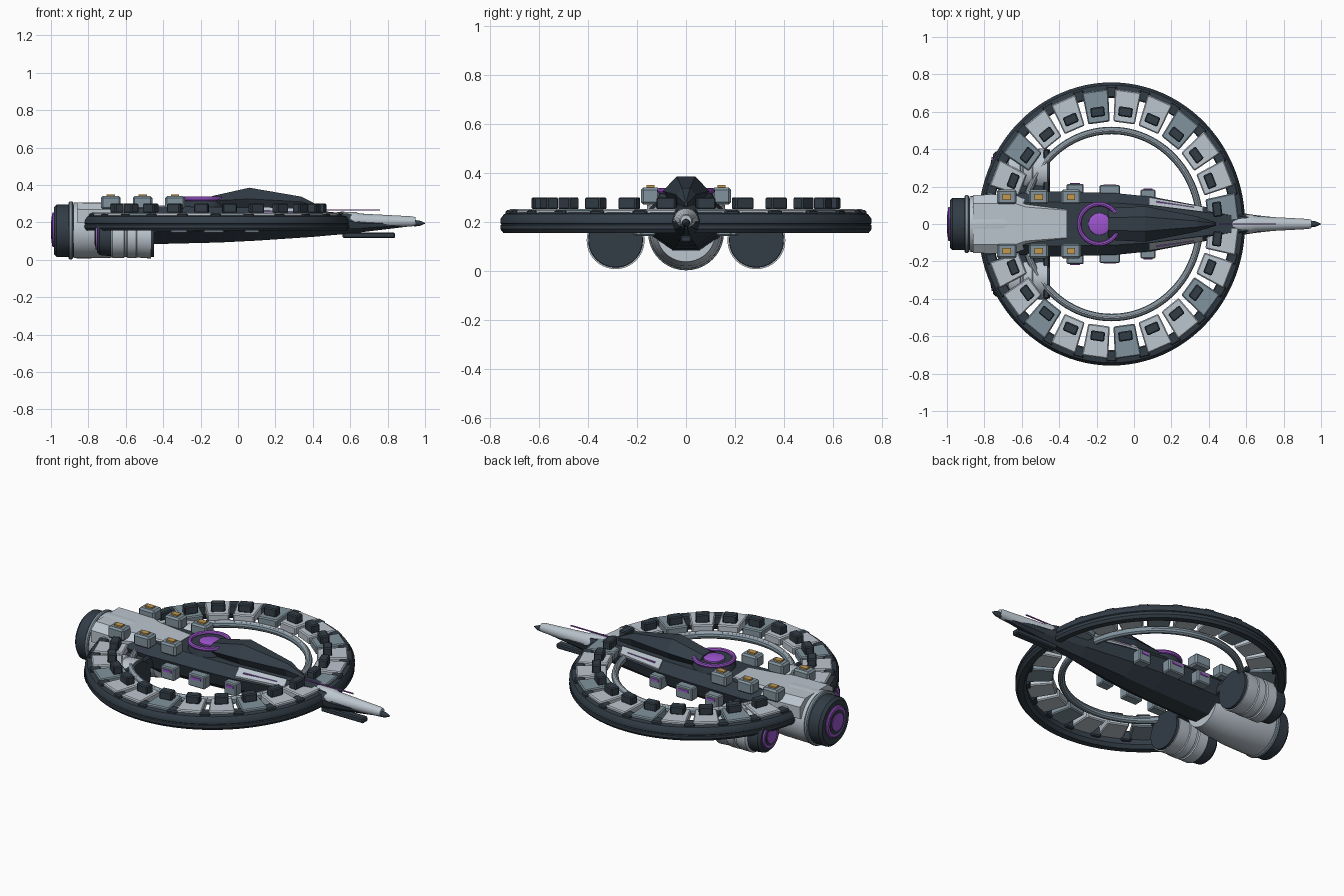
import bpy, bmesh, math
from mathutils import Matrix, Vector

if "Cube" in bpy.data.objects:
    bpy.data.objects.remove(bpy.data.objects["Cube"])

def material(name, rgb):
    m = bpy.data.materials.new(name)
    m.diffuse_color = (*rgb, 1)
    m.use_nodes = True
    m.node_tree.nodes["Principled BSDF"].inputs["Base Color"].default_value = m.diffuse_color
    return m

DARK = material("dark_hull", (0.032, 0.046, 0.062))
LIGHT = material("light_plate", (0.50, 0.56, 0.62))
MID = material("mid_plate", (0.22, 0.29, 0.34))
GLOW = material("violet_glow", (0.34, 0.09, 0.62))
AMBER = material("amber", (0.55, 0.32, 0.08))
CX, SX = -0.12, 0.943          # ring centre and its slight squash along x

def build(name, verts, faces, mat, smooth=False, bevel=0):
    me = bpy.data.meshes.new(name)
    me.from_pydata([tuple(v) for v in verts], [], faces)
    bm = bmesh.new()
    bm.from_mesh(me)
    bmesh.ops.recalc_face_normals(bm, faces=bm.faces)
    bm.to_mesh(me)
    bm.free()
    me.materials.append(mat)
    if smooth:
        me.shade_smooth()
        me.set_sharp_from_angle(angle=math.radians(35))
    ob = bpy.data.objects.new(name, me)
    bpy.context.collection.objects.link(ob)
    if bevel:
        mod = ob.modifiers.new("bevel", 'BEVEL')
        mod.width, mod.segments = bevel, 1
    return ob

def loft(name, loops, mat, smooth=False, closed=False, bevel=0):
    """Skin a list of equal-length point loops, capped unless closed."""
    n, m = len(loops[0]), len(loops)
    verts = [p for lp in loops for p in lp]
    faces = [(i * n + j, i * n + (j + 1) % n, (i + 1) % m * n + (j + 1) % n, (i + 1) % m * n + j)
             for i in range(m if closed else m - 1) for j in range(n)]
    if not closed:
        faces += [tuple(range(n)), tuple(range((m - 1) * n, m * n))]
    return build(name, verts, faces, mat, smooth, bevel)

def box(name, c, s, mat, bevel=0.006):
    loops = [[(c[0] + a * s[0] / 2, c[1] + b * s[1] / 2, c[2] + k * s[2] / 2)
              for a, b in ((-1, -1), (1, -1), (1, 1), (-1, 1))] for k in (-1, 1)]
    return loft(name, loops, mat, bevel=bevel)

def lathe_x(name, prof, y, z, mat, n=40):
    """Solid of revolution along x from (x, radius) pairs."""
    return loft(name, [[(x, y + r * math.cos(t), z + r * math.sin(t))
                        for t in (2 * math.pi * k / n for k in range(n))] for x, r in prof], mat, True)

def ring_z(name, prof, mat, cx=CX, sx=SX, n=96):
    """Closed (radius, z) profile swept round a vertical axis."""
    return loft(name, [[(cx + sx * r * math.cos(t), r * math.sin(t), z) for r, z in prof]
                       for t in (2 * math.pi * k / n for k in range(n))], mat, True, True)

def circle_prof(r, z, minor, n=10):
    return [(r + minor * math.cos(2 * math.pi * k / n), z + minor * math.sin(2 * math.pi * k / n))
            for k in range(n)]

def wedge(name, ang, r0, r1, w0, w1, z0, z1, mat, bevel=0.006):
    """Tapered block placed in the ring's polar frame."""
    ca, sa = math.cos(ang), math.sin(ang)
    quad = ((r0, -w0 / 2), (r1, -w1 / 2), (r1, w1 / 2), (r0, w0 / 2))
    loops = [[(CX + SX * (r * ca - t * sa), r * sa + t * ca, z) for r, t in quad] for z in (z0, z1)]
    return loft(name, loops, mat, bevel=bevel)

# habitat ring: rim, inner tube, plates and blocks
ring_z("ring_rim", [(0.695, 0.175), (0.71, 0.155), (0.745, 0.155), (0.757, 0.17), (0.757, 0.186),
                    (0.752, 0.19), (0.757, 0.194), (0.757, 0.21), (0.742, 0.232), (0.715, 0.238),
                    (0.695, 0.225)], DARK)
ring_z("ring_inner_tube", circle_prof(0.5, 0.215, 0.02), MID)
ring_z("ring_inner_tube_lip", circle_prof(0.5, 0.234, 0.007, 6), LIGHT)
for i in range(24):
    a = math.radians(7.5 + 15 * i)
    wedge("ring_plate", a, 0.545, 0.718, 0.122, 0.15, 0.205, 0.253, MID if i % 3 == 0 else LIGHT)
    wedge("ring_joint", a + math.radians(7.5), 0.675, 0.735, 0.06, 0.06, 0.19, 0.248, DARK)
    if i not in (11, 12):
        wedge("ring_block", a, 0.578, 0.63, 0.08, 0.08, 0.25, 0.3, DARK)

# main hull, octagonal sections: x, half width, bottom, shoulder, top
SECTIONS = [(-0.80, 0.15, 0.06, 0.23, 0.285), (-0.47, 0.175, 0.083, 0.23, 0.285),
            (-0.10, 0.165, 0.092, 0.23, 0.282), (0.10, 0.145, 0.102, 0.225, 0.277),
            (0.40, 0.088, 0.122, 0.22, 0.265), (0.60, 0.055, 0.14, 0.205, 0.245),
            (0.66, 0.046, 0.147, 0.195, 0.215), (0.95, 0.015, 0.182, 0.195, 0.203)]
loft("main_hull", [[(x, -0.3 * w, b), (x, 0.3 * w, b), (x, 0.85 * w, b + 0.45 * (s - b)), (x, w, s),
                    (x, 0.68 * w, t), (x, -0.68 * w, t), (x, -w, s), (x, -0.85 * w, b + 0.45 * (s - b))]
                   for x, w, b, s, t in SECTIONS], DARK)

# dorsal ridge: x, half width, bottom, widest height, top
loft("dorsal_ridge", [[(x, -0.6 * w, b), (x, 0.6 * w, b), (x, w, m), (x, 0.4 * w, t),
                       (x, -0.4 * w, t), (x, -w, m)]
                      for x, w, b, m, t in [(-0.14, 0.085, 0.265, 0.315, 0.34), (0.06, 0.095, 0.265, 0.325, 0.385),
                                            (0.34, 0.04, 0.26, 0.31, 0.337), (0.44, 0.006, 0.26, 0.275, 0.285)]], DARK)

# nose: light spike, dark tip, under-boom and antenna
lathe_x("nose_spike", [(0.44, 0.035), (0.55, 0.052), (0.63, 0.05), (0.65, 0.042), (0.93, 0.027), (0.95, 0.022)],
        0, 0.205, LIGHT, 20)
lathe_x("nose_tip", [(0.94, 0.017), (0.97, 0.015), (1.0, 0.002)], 0, 0.195, DARK, 16)
box("nose_under_boom", (0.70, 0, 0.13), (0.28, 0.045, 0.03), DARK)
box("nose_antenna", (0.59, 0, 0.265), (0.34, 0.006, 0.006), GLOW, 0)

# sensor dish behind the ridge
loft("dish_base", [[(-0.187 + r * math.cos(k * math.pi / 20), r * math.sin(k * math.pi / 20), z)
                    for k in range(40)] for z, r in [(0.27, 0.12), (0.3, 0.115), (0.322, 0.105)]], DARK, True)
ring_z("dish_rim", circle_prof(0.107, 0.326, 0.012, 8), GLOW, -0.187, 1, 40)
loft("dish_core", [[(-0.185 + r * math.cos(k * math.pi / 16), r * math.sin(k * math.pi / 16), z)
                    for k in range(32)] for z, r in [(0.315, 0.06), (0.33, 0.058), (0.336, 0.04)]], GLOW, True)

# main engine and its tapered cowl
lathe_x("main_engine_body", [(-0.88, 0.148), (-0.85, 0.15), (-0.70, 0.148), (-0.58, 0.138), (-0.48, 0.12)], 0, 0.157, LIGHT)
lathe_x("main_engine_collar", [(-0.905, 0.15), (-0.90, 0.155), (-0.888, 0.155), (-0.883, 0.15)], 0, 0.157, MID)
lathe_x("main_engine_nozzle", [(-0.985, 0.125), (-0.97, 0.14), (-0.88, 0.14)], 0, 0.155, DARK)
lathe_x("main_engine_glow_rim", [(-0.995, 0.085), (-0.99, 0.092), (-0.97, 0.092)], 0, 0.16, GLOW)
lathe_x("main_engine_glow_gap", [(-0.997, 0.07), (-0.98, 0.07)], 0, 0.16, DARK)
lathe_x("main_engine_glow", [(-1.0, 0.05), (-0.98, 0.055)], 0, 0.16, GLOW)
loft("engine_cowl", [[(x, -w, 0.2), (x, w, 0.2), (x, w, z - 0.035), (x, 0.7 * w, z), (x, -0.7 * w, z), (x, -w, z - 0.035)]
                     for x, w, z in [(-0.86, 0.155, 0.305), (-0.64, 0.16, 0.302), (-0.58, 0.13, 0.298), (-0.36, 0.105, 0.288)]], LIGHT)

# mirrored parts
for s in (-1, 1):
    y, z = s * 0.287, 0.125
    # side engines
    lathe_x("side_engine_body", [(-0.68, 0.105), (-0.67, 0.116), (-0.61, 0.116), (-0.605, 0.11), (-0.595, 0.11),
                                 (-0.59, 0.117), (-0.545, 0.117), (-0.54, 0.113), (-0.475, 0.118), (-0.465, 0.118)], y, z, LIGHT)
    lathe_x("side_engine_front", [(-0.47, 0.112), (-0.45, 0.11)], y, z, DARK)
    lathe_x("side_engine_nozzle", [(-0.755, 0.085), (-0.74, 0.1), (-0.69, 0.105), (-0.66, 0.105)], y, z, DARK)
    lathe_x("side_engine_glow_rim", [(-0.763, 0.07), (-0.745, 0.075)], y, z, GLOW)
    lathe_x("side_engine_glow_gap", [(-0.765, 0.055), (-0.75, 0.055)], y, z, DARK)
    lathe_x("side_engine_glow", [(-0.768, 0.042), (-0.75, 0.045)], y, z, GLOW)
    box("engine_pylon", (-0.56, s * 0.24, 0.18), (0.22, 0.26, 0.05), DARK)
    box("pylon_brace", (-0.47, s * 0.27, 0.21), (0.03, 0.26, 0.03), DARK)
    # roof modules with amber hatches
    for x in (-0.68, -0.51, -0.337):
        box("roof_module", (x, s * 0.145, 0.305), (0.105, 0.078, 0.07), MID, 0.01)
        box("roof_hatch", (x, s * 0.145, 0.343), (0.045, 0.032, 0.012), AMBER, 0)
    # flank pods with violet windows
    for x, py, w in ((-0.315, 0.185, 0.09), (-0.13, 0.178, 0.11), (0.075, 0.155, 0.08)):
        box("flank_pod", (x, s * py, 0.18), (w, 0.06, 0.075), MID)
        box("flank_window", (x, s * (py + 0.03), 0.195), (w * 0.6, 0.008, 0.014), GLOW, 0)
    # light strips and violet lines on the hull shoulders
    loft("shoulder_strip", [[(x, s * 0.74 * w, t - 0.02), (x, s * 0.94 * w, h - 0.01),
                             (x, s * 0.97 * w, h + 0.018), (x, s * 0.7 * w, t + 0.006)]
                            for x, w, h, t in [(0.08, 0.147, 0.225, 0.278), (0.37, 0.095, 0.221, 0.267)]], LIGHT)
    loft("shoulder_line", [[(x, s * (y0 + a), z0 + b) for a, b in ((0, 0), (0.006, 0), (0.006, 0.006), (0, 0.006))]
                           for x, y0, z0 in [(0.12, 0.116, 0.258), (0.32, 0.085, 0.25)]], GLOW)
